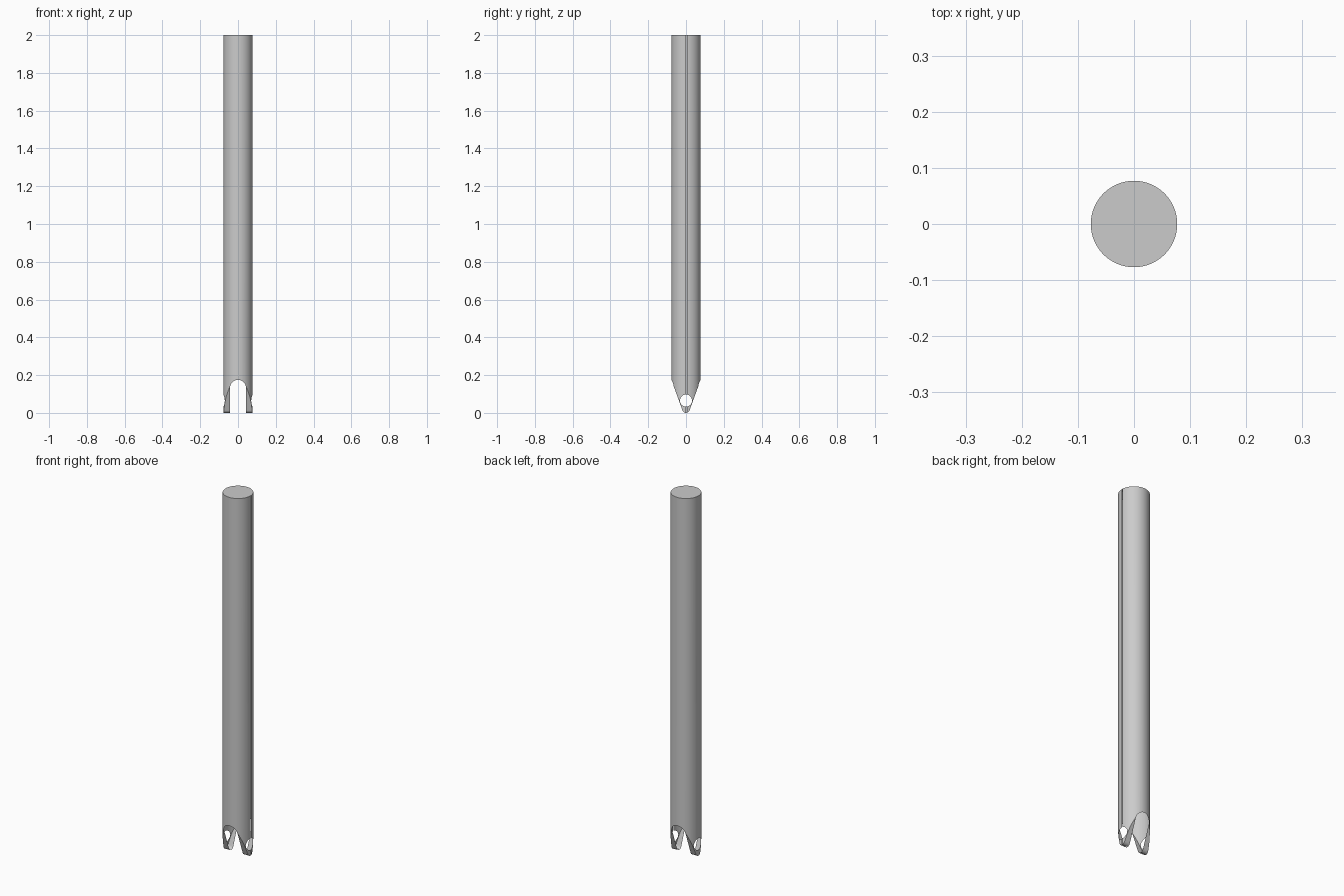
import bpy, math
from mathutils import Vector

old = bpy.data.objects.get("Cube")
if old:
    bpy.data.objects.remove(old)

RADIUS = 0.077
SLOT = 0.042        # half width of the fork slot
SLOT_TOP = 0.175
TIP = 0.02          # rounded end of each prong
SLOPE = math.radians(20)

steel = bpy.data.materials.new("light grey steel")
steel.use_nodes = True
steel.diffuse_color = (0.6, 0.6, 0.6, 1)
steel.node_tree.nodes["Principled BSDF"].inputs["Base Color"].default_value = (0.6, 0.6, 0.6, 1)


def arc(cx, cz, r, start, end, steps):
    """Points on an arc, angles in radians."""
    return [(cx + r * math.cos(start + (end - start) * i / steps),
             cz + r * math.sin(start + (end - start) * i / steps)) for i in range(steps + 1)]


def prism(name, outline, axis, low, high):
    """Extrude a closed outline of (across, up) points along x, y or z."""
    def place(p, d):
        return {"x": (d, p[0], p[1]), "y": (p[0], d, p[1]), "z": (p[0], p[1], d)}[axis]
    n = len(outline)
    verts = [Vector(place(p, d)) for d in (low, high) for p in outline]
    faces = [list(range(n))[::-1], list(range(n, 2 * n))]
    faces += [[i, (i + 1) % n, n + (i + 1) % n, n + i] for i in range(n)]
    if axis == "y":
        faces = [f[::-1] for f in faces]
    mesh = bpy.data.meshes.new(name)
    mesh.from_pydata(verts, [], faces)
    mesh.materials.append(steel)
    obj = bpy.data.objects.new(name, mesh)
    bpy.context.collection.objects.link(obj)
    return obj


def circle(cx, cz, r, sides):
    return arc(cx, cz, r, 0, 2 * math.pi, sides)[:-1]


# Rod
rod = prism("forked_rod", circle(0, 0, RADIUS, 96), "z", 0, 2)

# Tapered envelope with a rounded lower end
tip = arc(0, TIP, TIP, math.pi + SLOPE, 2 * math.pi - SLOPE, 16)
y0, z0 = tip[-1]
wide = 0.2
z_wide = z0 + (wide - y0) / math.tan(SLOPE)
taper = prism("taper_envelope", tip + [(wide, z_wide), (wide, 2.2), (-wide, 2.2), (-wide, z_wide)],
              "x", -0.2, 0.2)

# Arched slot between the prongs
arch = arc(0, SLOT_TOP - SLOT, SLOT, 0, math.pi, 32)
slot = prism("slot_cutter", arch + [(-SLOT, -0.1), (SLOT, -0.1)], "y", -0.2, 0.2)

# Cross hole through both prongs
hole = prism("hole_cutter", circle(0, 0.065, 0.032, 48), "x", -0.2, 0.2)

for cutter, operation in ((taper, "INTERSECT"), (slot, "DIFFERENCE"), (hole, "DIFFERENCE")):
    cutter.hide_render = True
    cut = rod.modifiers.new(cutter.name, "BOOLEAN")
    cut.object, cut.operation, cut.solver = cutter, operation, "EXACT"

# Bake the cuts, then smooth the round surfaces
bpy.context.view_layer.update()
bpy.ops.object.select_all(action="DESELECT")
rod.select_set(True)
bpy.context.view_layer.objects.active = rod
for name in [m.name for m in rod.modifiers]:
    bpy.ops.object.modifier_apply(modifier=name)
for cutter in (taper, slot, hole):
    bpy.data.objects.remove(cutter)
bpy.ops.object.shade_smooth_by_angle(angle=math.radians(30))
